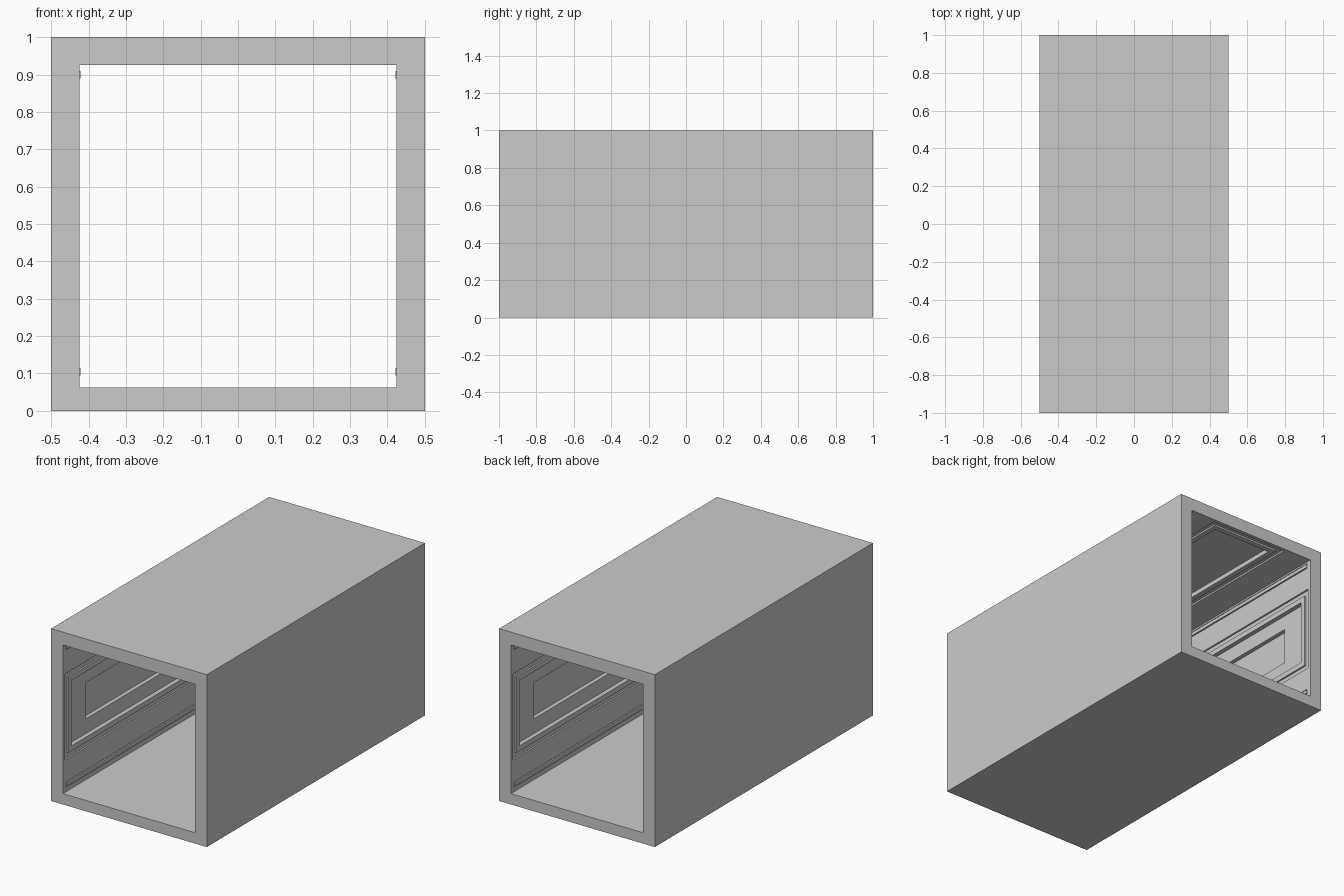
import bpy
import bmesh
from mathutils import Vector

cube = bpy.data.objects.get("Cube")
if cube:
    bpy.data.objects.remove(cube, do_unlink=True)

GREY = (0.6, 0.6, 0.6, 1)
grey = bpy.data.materials.new("plain_grey")
grey.use_nodes = True
grey.diffuse_color = GREY
grey.node_tree.nodes["Principled BSDF"].inputs["Base Color"].default_value = GREY

INNER_X, FLOOR, CEILING, MIDDLE = 0.424, 0.063, 0.925, 0.5


def boxes(name, spans):
    """One object made of boxes, each given by two opposite corners."""
    bm = bmesh.new()
    for a, b in spans:
        a, b = Vector(a), Vector(b)
        made = bmesh.ops.create_cube(bm, size=1)
        for v in made["verts"]:
            v.co = (a + b) / 2 + v.co * Vector([abs(s) for s in b - a])
    mesh = bpy.data.meshes.new(name)
    bm.to_mesh(mesh)
    bm.free()
    mesh.materials.append(grey)
    obj = bpy.data.objects.new(name, mesh)
    bpy.context.collection.objects.link(obj)
    return obj


def on_surface(side, across, along, depth):
    """Point on a wall or the ceiling; positive depth goes into the slab."""
    if side == "ceiling":
        return (across, along, CEILING + depth)
    sign = 1 if side == "left" else -1
    return (sign * (INNER_X + depth), along, MIDDLE + across)


def span(side, across, along, depth):
    return tuple(on_surface(side, across[i], along[i], depth[i]) for i in (0, 1))


def cut(target, spans):
    """Carve a box out of the target and discard the cutter."""
    cutter = boxes("cutter", spans)
    cutter.hide_render = True
    mod = target.modifiers.new("cut", "BOOLEAN")
    mod.operation, mod.solver, mod.object = "DIFFERENCE", "EXACT", cutter
    bpy.context.view_layer.objects.active = target
    bpy.ops.object.modifier_apply(modifier=mod.name)
    bpy.data.objects.remove(cutter, do_unlink=True)


# Square corridor, open at both ends
shell = boxes("corridor_shell", [((-0.5, -1, 0), (0.5, 1, 1))])
cut(shell, [((-INNER_X, -1.1, FLOOR), (INNER_X, 1.1, CEILING))])

# Nested recesses: half width, half length, depth
shadow_gap = (0.25, 0.98, 0.01)
panel = (0.19, 0.92, 0.026)
inner_panel = (0.105, 0.75, 0.05)

for side in ("left", "right", "ceiling"):
    steps = [shadow_gap, panel]
    if side != "ceiling":
        steps.append(inner_panel)
    for w, l, d in steps:
        cut(shell, [span(side, (-w, w), (-l, l), (-0.02, d))])

    # Flush frame between the shadow gap and the recessed panel
    ow, ol, iw, il = 0.22, 0.95, panel[0], panel[1]
    depth = (0, shadow_gap[2])
    bars = [span(side, (s * iw, s * ow), (-ol, ol), depth) for s in (-1, 1)]
    bars += [span(side, (-iw, iw), (s * il, s * ol), depth) for s in (-1, 1)]
    boxes(side + "_panel_frame", bars)

    # Long rails set in grooves near the floor and ceiling
    if side != "ceiling":
        rails = []
        for z in (-0.396, 0.4):
            cut(shell, [span(side, (z - 0.015, z + 0.015), (-0.97, 0.97), (-0.02, 0.015))])
            rails.append(span(side, (z - 0.01, z + 0.01), (-0.97, 0.97), (-0.003, 0.015)))
        boxes(side + "_wall_rails", rails)
